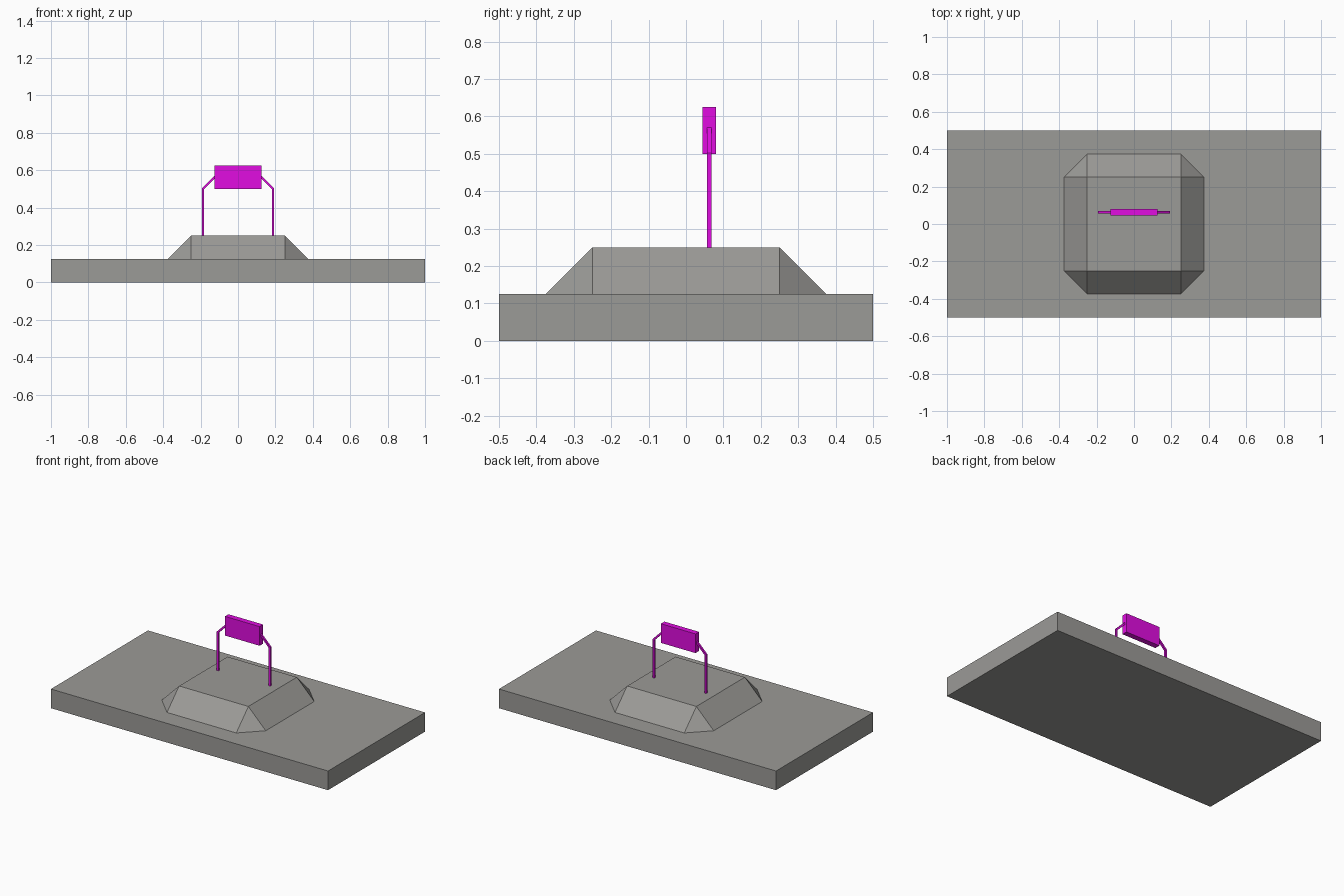
import bpy, bmesh
from mathutils import Vector

if "Cube" in bpy.data.objects:
    bpy.data.objects.remove(bpy.data.objects["Cube"])


def material(name, color):
    m = bpy.data.materials.new(name)
    m.diffuse_color = (*color, 1)
    m.use_nodes = True
    m.node_tree.nodes["Principled BSDF"].inputs["Base Color"].default_value = m.diffuse_color
    return m


grey = material("stone grey", (0.33, 0.325, 0.31))
magenta = material("magenta", (0.75, 0.004, 0.75))


def finish(bm, name, mat):
    bmesh.ops.recalc_face_normals(bm, faces=bm.faces)
    mesh = bpy.data.meshes.new(name)
    bm.to_mesh(mesh)
    bm.free()
    mesh.materials.append(mat)
    obj = bpy.data.objects.new(name, mesh)
    bpy.context.collection.objects.link(obj)
    return obj


def box(name, lo, hi, mat):
    bm = bmesh.new()
    bmesh.ops.create_cube(bm, size=1)
    lo, hi = Vector(lo), Vector(hi)
    for v in bm.verts:
        v.co = (lo + hi) / 2 + v.co * (hi - lo)
    return finish(bm, name, mat)


# Ground slab
box("base_slab", (-1, -0.5, 0), (1, 0.5, 0.125), grey)

# Raised platform: square top sloping down to a cut-corner footprint
a, b = 0.25, 0.375
bm = bmesh.new()
for sx in (-1, 1):
    for sy in (-1, 1):
        for x, y, z in ((a, a, 0.25), (a, b, 0.125), (b, a, 0.125)):
            bm.verts.new((sx * x, sy * y, z))
bmesh.ops.convex_hull(bm, input=bm.verts)
bmesh.ops.dissolve_limit(bm, angle_limit=0.01, verts=bm.verts, edges=bm.edges)
finish(bm, "platform", grey)

# Sign panel
Y = 0.0625
box("sign_panel", (-0.125, Y - 0.018, 0.5), (0.125, Y + 0.018, 0.625), magenta)

# Bent posts: square bar swept up, mitred and leaned in to the panel
T = 0.006
for side, label in ((-1, "left"), (1, "right")):
    bm = bmesh.new()
    # each section gives the inner and outer point of the bar (x, z)
    sections = [((0.1875 - T, 0.25), (0.1875 + T, 0.25)),
                ((0.1875 - T, 0.4975), (0.1875 + T, 0.5025)),
                ((0.125, 0.554), (0.125, 0.571))]
    rings = []
    for (xi, zi), (xo, zo) in sections:
        rings.append([bm.verts.new((side * x, y, z)) for x, y, z in
                      ((xi, Y - T, zi), (xo, Y - T, zo),
                       (xo, Y + T, zo), (xi, Y + T, zi))])
    for r, s in zip(rings, rings[1:]):
        for i in range(4):
            j = (i + 1) % 4
            bm.faces.new((r[i], r[j], s[j], s[i]))
    bm.faces.new(rings[0])
    bm.faces.new(rings[-1])
    finish(bm, label + "_post", magenta)
